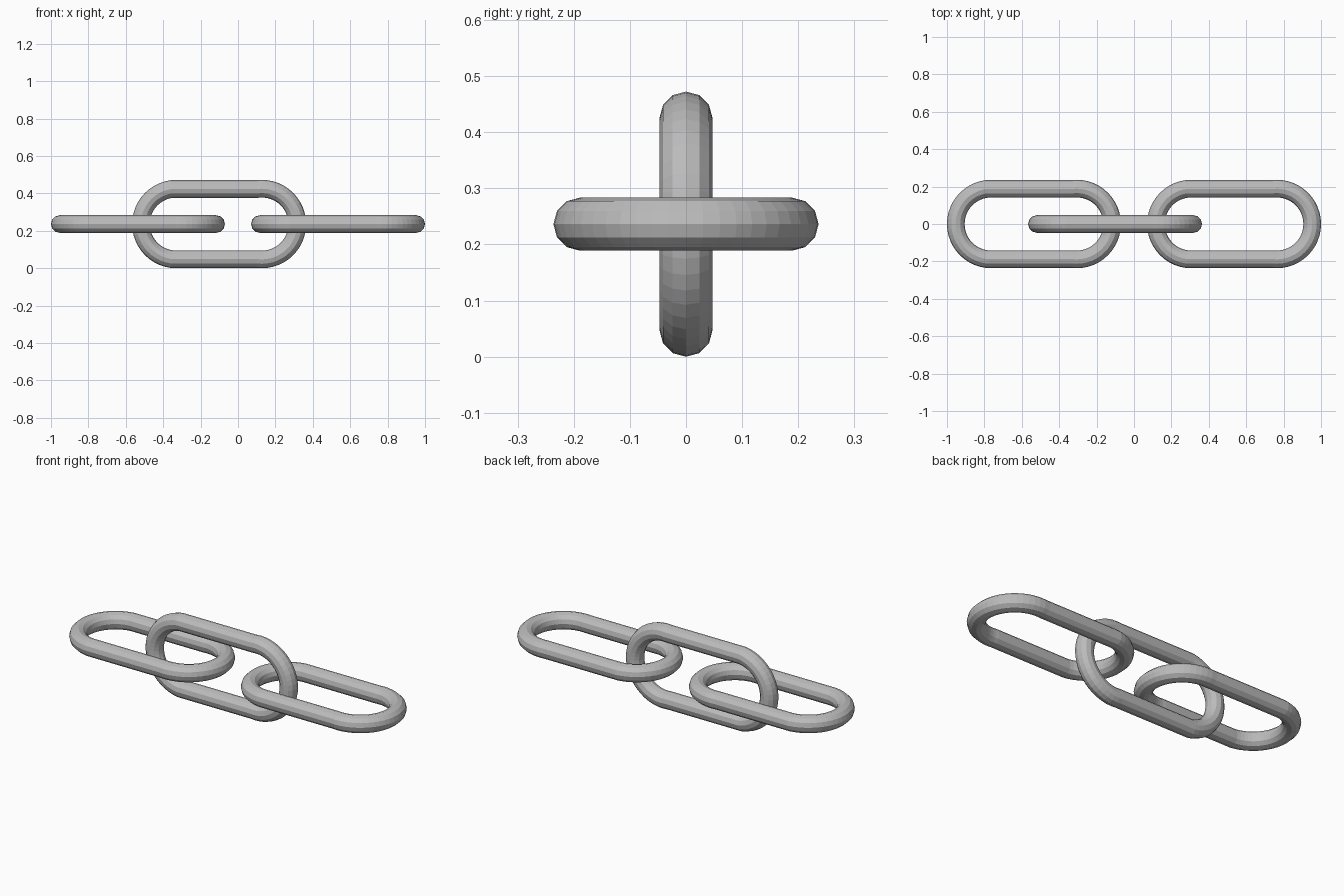
import bpy, bmesh, math

if "Cube" in bpy.data.objects:
    bpy.data.objects.remove(bpy.data.objects["Cube"])

R, r = 0.189, 0.04725          # bend radius and rod radius
OUT = R + r
HALF = 0.465 - OUT             # half length of the straight rods
MAJOR, MINOR = 48, 12
STEP = 2 * math.pi / MAJOR

steel = bpy.data.materials.new("grey_steel")
steel.diffuse_color = (0.5, 0.5, 0.5, 1)
steel.use_nodes = True
steel.node_tree.nodes["Principled BSDF"].inputs["Base Color"].default_value = steel.diffuse_color


def link(name, cx, upright):
    """Elongated ring: a torus split just past its middle and pulled apart."""
    path = []
    n = MAJOR // 4 + 1
    for i in range(-n, n + 1):                     # right bend
        path.append((i * STEP, HALF))
    for i in range(n, MAJOR - n + 1):              # left bend
        path.append((i * STEP, -HALF))
    bm = bmesh.new()
    rings = []
    for a, shift in path:
        ring = []
        for j in range(MINOR):
            b = 2 * math.pi * j / MINOR
            d = R + r * math.cos(b)
            u, v, w = shift + d * math.cos(a), d * math.sin(a), r * math.sin(b)
            ring.append(bm.verts.new((u, -w, v) if upright else (u, v, w)))
        rings.append(ring)
    for k, A in enumerate(rings):
        B = rings[(k + 1) % len(rings)]
        for j in range(MINOR):
            m = (j + 1) % MINOR
            bm.faces.new((A[j], B[j], B[m], A[m]))
    bmesh.ops.recalc_face_normals(bm, faces=bm.faces)
    me = bpy.data.meshes.new(name)
    bm.to_mesh(me)
    bm.free()
    me.materials.append(steel)
    ob = bpy.data.objects.new(name, me)
    ob.location = (cx, 0, OUT)
    bpy.context.collection.objects.link(ob)


# Two flat links joined by one upright link
link("left_link", -0.535, False)
link("middle_link", -0.101, True)
link("right_link", 0.535, False)
